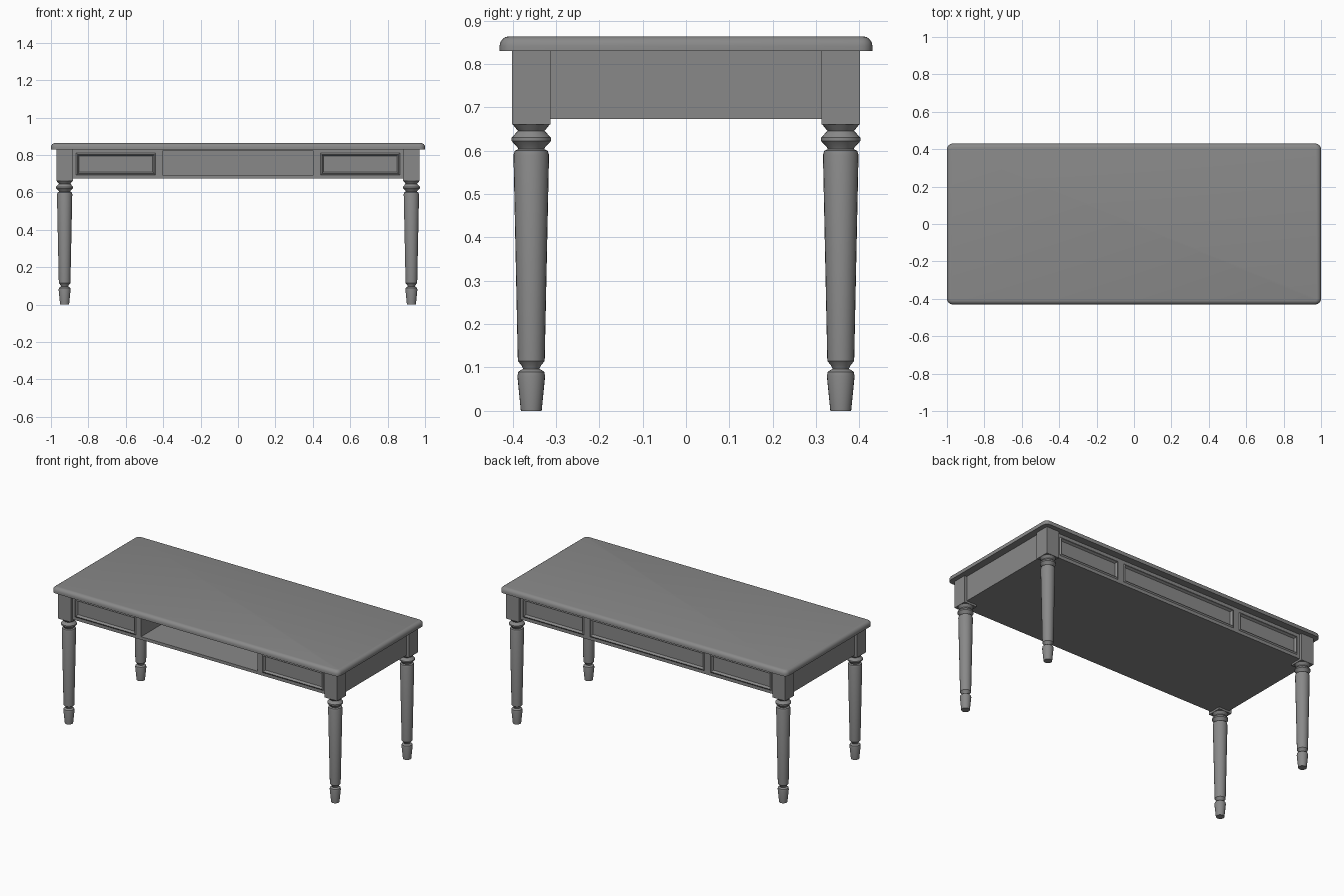
import bpy, bmesh, math

cube = bpy.data.objects.get("Cube")
if cube:
    bpy.data.objects.remove(cube, do_unlink=True)

grey = bpy.data.materials.new("grey paint")
grey.use_nodes = True
colour = (0.25, 0.25, 0.25, 1)
grey.diffuse_color = colour
grey.node_tree.nodes["Principled BSDF"].inputs["Base Color"].default_value = colour


def finish(name, bm, smooth=False):
    bmesh.ops.recalc_face_normals(bm, faces=bm.faces)
    mesh = bpy.data.meshes.new(name)
    bm.to_mesh(mesh)
    bm.free()
    mesh.materials.append(grey)
    obj = bpy.data.objects.new(name, mesh)
    bpy.context.collection.objects.link(obj)
    if smooth:
        bpy.ops.object.select_all(action='DESELECT')
        obj.select_set(True)
        bpy.context.view_layer.objects.active = obj
        bpy.ops.object.shade_smooth_by_angle(angle=math.radians(35))
    return obj


def box_mesh(x0, x1, y0, y1, z0, z1):
    bm = bmesh.new()
    bmesh.ops.create_cube(bm, size=1)
    for v in bm.verts:
        v.co = (x1 if v.co.x > 0 else x0, y1 if v.co.y > 0 else y0, z1 if v.co.z > 0 else z0)
    return bm


def box(name, *bounds):
    return finish(name, box_mesh(*bounds))


def panel(name, x0, x1, side):
    """Apron section with a stepped, recessed field on its outer face."""
    y0, y1 = sorted((side * FACE, side * (FACE - 0.03)))
    bm = box_mesh(x0, x1, y0, y1, BOTTOM, UNDER)
    bm.normal_update()
    face = [f for f in bm.faces if f.normal.y * side > 0.9]
    for width, depth in ((0.02, 0), (0.008, 0.006), (0.008, -0.014), (0.004, 0)):
        bmesh.ops.inset_region(bm, faces=face, thickness=width, depth=depth, use_even_offset=True)
    return finish(name, bm)


BOTTOM, UNDER, TOP = 0.673, 0.83, 0.864
FACE, LEG_X, LEG_Y, HALF = 0.385, 0.927, 0.357, 0.044

# Table top with rounded corners and a rounded upper edge
bm = box_mesh(-1, 1, -0.43, 0.43, UNDER, TOP)
corners = [e for e in bm.edges if abs(e.verts[0].co.z - e.verts[1].co.z) > 0.01]
bmesh.ops.bevel(bm, geom=corners, offset=0.03, segments=4, profile=0.5, affect='EDGES')
rim = [e for e in bm.edges if all(v.co.z > TOP - 0.001 for v in e.verts)]
bmesh.ops.bevel(bm, geom=rim, offset=0.022, segments=4, profile=0.5, affect='EDGES')
finish("table_top", bm, True)

# Turned legs with square blocks
profile = [(0.024, 0), (0.032, 0.08), (0.030, 0.09), (0.019, 0.097), (0.022, 0.104),
           (0.031, 0.115), (0.041, 0.59), (0.038, 0.6), (0.030, 0.604), (0.032, 0.608),
           (0.045, 0.622), (0.045, 0.63), (0.031, 0.646), (0.043, 0.661)]
SIDES = 24
for sx, xname in ((-1, "right"), (1, "left")):
    for sy, yname in ((-1, "front"), (1, "back")):
        cx, cy = sx * LEG_X, sy * LEG_Y
        label = f"{yname}_{xname}"
        bm = bmesh.new()
        rings = []
        for r, z in profile:
            angles = [2 * math.pi * i / SIDES for i in range(SIDES)]
            rings.append([bm.verts.new((cx + r * math.cos(a), cy + r * math.sin(a), z)) for a in angles])
        for low, high in zip(rings, rings[1:]):
            for i in range(SIDES):
                j = (i + 1) % SIDES
                bm.faces.new((low[i], low[j], high[j], high[i]))
        bm.faces.new(rings[0])
        bm.faces.new(rings[-1])
        finish(f"leg_{label}", bm, True)
        box(f"leg_block_{label}", cx - HALF, cx + HALF, cy - HALF, cy + HALF, 0.661, UNDER)

# Side aprons and underside board
for s, name in ((-1, "right"), (1, "left")):
    x0, x1 = sorted((s * 0.93, s * 0.955))
    box(f"side_apron_{name}", x0, x1, -0.32, 0.32, BOTTOM, UNDER)
    panel(f"drawer_front_{name}", *sorted((s * 0.42, s * 0.885)), -1)
    panel(f"back_panel_{name}", *sorted((s * 0.42, s * 0.885)), 1)
    x0, x1 = sorted((s * 0.405, s * 0.425))
    box(f"compartment_wall_{name}", x0, x1, -FACE, FACE - 0.03, BOTTOM, UNDER)
panel("back_panel_centre", -0.42, 0.42, 1)
box("underside_board", -0.95, 0.95, -FACE + 0.02, FACE - 0.02, BOTTOM, BOTTOM + 0.012)

# Rails framing the open compartment
box("compartment_floor", -0.41, 0.41, -FACE, FACE - 0.03, BOTTOM, 0.692)
box("compartment_top_rail", -0.41, 0.41, -FACE, -FACE + 0.02, 0.822, UNDER)
